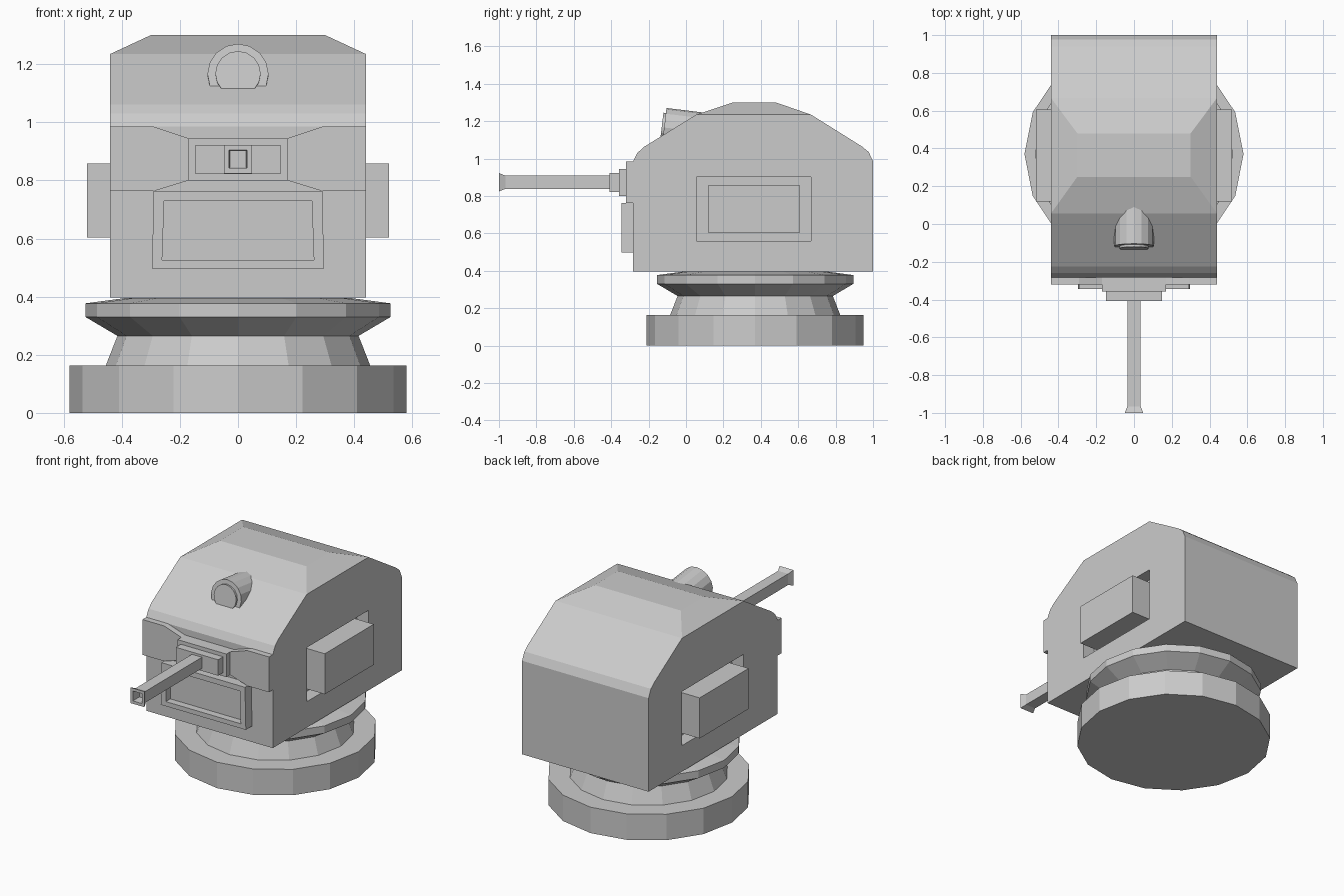
import bpy, bmesh
from math import cos, sin, pi, radians
from mathutils import Matrix, Vector

if "Cube" in bpy.data.objects:
    bpy.data.objects.remove(bpy.data.objects["Cube"])


def finish(name, bm):
    bmesh.ops.recalc_face_normals(bm, faces=bm.faces)
    me = bpy.data.meshes.new(name)
    bm.to_mesh(me)
    bm.free()
    ob = bpy.data.objects.new(name, me)
    bpy.context.collection.objects.link(ob)
    return ob


def loft(name, rings):
    """Skin a list of equal-length point rings and cap both ends."""
    bm = bmesh.new()
    vs = [[bm.verts.new(p) for p in ring] for ring in rings]
    n = len(vs[0])
    for a, b in zip(vs, vs[1:]):
        for i in range(n):
            j = (i + 1) % n
            bm.faces.new((a[i], a[j], b[j], b[i]))
    bm.faces.new(vs[0])
    bm.faces.new(vs[-1])
    return finish(name, bm)


def outline(y, pts):
    return [(x, y, z) for x, z in pts]


def rect(y, hw, z0, z1, hw_top=None):
    t = hw if hw_top is None else hw_top
    return outline(y, [(-hw, z0), (hw, z0), (t, z1), (-t, z1)])


def box(name, x0, x1, y0, y1, z0, z1):
    return loft(name, [[(x, y0, z0), (x, y1, z0), (x, y1, z1), (x, y0, z1)] for x in (x0, x1)])


def circle(r, z, cy=0.0, n=16):
    return [(r * cos(2 * pi * i / n), cy + r * sin(2 * pi * i / n), z) for i in range(n)]


# Turned pedestal
loft("pedestal", [circle(r, z, 0.37) for r, z in [
    (0.58, 0), (0.58, 0.163), (0.455, 0.163), (0.415, 0.265),
    (0.525, 0.33), (0.525, 0.377), (0.39, 0.395)]])

# Housing: side profile across the width, narrower roof
profile = [(-0.283, 0.397), (-0.283, 0.985), (-0.26, 1.03), (-0.225, 1.062), (0.055, 1.235),
           (0.668, 1.235), (0.94, 1.065), (0.977, 1.035), (1.0, 0.985), (1.0, 0.397)]
bm = bmesh.new()
for s in (-1, 1):
    for y, z in profile:
        bm.verts.new((s * 0.44, y, z))
    for y in (0.25, 0.48):
        bm.verts.new((s * 0.30, y, 1.30))
bmesh.ops.convex_hull(bm, input=bm.verts)
bmesh.ops.dissolve_limit(bm, angle_limit=radians(1), verts=bm.verts, edges=bm.edges)
housing = finish("housing", bm)

# Side pockets with a protruding box in each
for s, side in ((-1, "left"), (1, "right")):
    cutter = box(side + "_pocket_cutter", s * 0.36, s * 0.6, 0.055, 0.668, 0.56, 0.90)
    cutter.hide_render = True
    cutter.hide_set(True)
    mod = housing.modifiers.new(side + "_pocket", 'BOOLEAN')
    mod.operation = 'DIFFERENCE'
    mod.solver = 'EXACT'
    mod.object = cutter
    box(side + "_side_box", s * 0.35, s * 0.52, 0.12, 0.607, 0.603, 0.858)

# Front armour band, pinched in the middle
half = [(0.17, 0.80), (0.29, 0.763), (0.44, 0.763), (0.44, 0.985), (0.29, 0.985), (0.17, 0.945)]
band = half + [(-x, z) for x, z in reversed(half)]
loft("front_band", [outline(-0.27, band), outline(-0.321, band)])

# Gun mount steps
loft("mount_plate", [rect(-0.30, 0.17, 0.80, 0.945), rect(-0.358, 0.17, 0.80, 0.945)])
loft("mount_block", [rect(-0.34, 0.147, 0.822, 0.922), rect(-0.408, 0.147, 0.822, 0.922)])

# Square barrel with flared hollow muzzle
loft("barrel", [rect(y, h, 0.873 - h, 0.873 + h) for y, h in [
    (-0.39, 0.035), (-0.965, 0.035), (-1.0, 0.049), (-1.0, 0.031), (-0.94, 0.028)]])

# Framed lower front panel
loft("front_panel", [
    rect(-0.27, 0.296, 0.497, 0.763, 0.29), rect(-0.345, 0.296, 0.497, 0.763, 0.29),
    rect(-0.345, 0.261, 0.526, 0.73, 0.254), rect(-0.30, 0.261, 0.526, 0.73, 0.254)])

# Roof lamp, tilted up, sunk into the sloped roof
lamp = loft("roof_lamp", [circle(r, z) for r, z in [
    (0.105, -0.25), (0.105, 0), (0.078, 0), (0.078, 0.013)]])
lamp.data.transform(Matrix.Translation(Vector((0, -0.117, 1.166))) @
                    Matrix.Rotation(radians(90 - 7), 4, 'X'))
